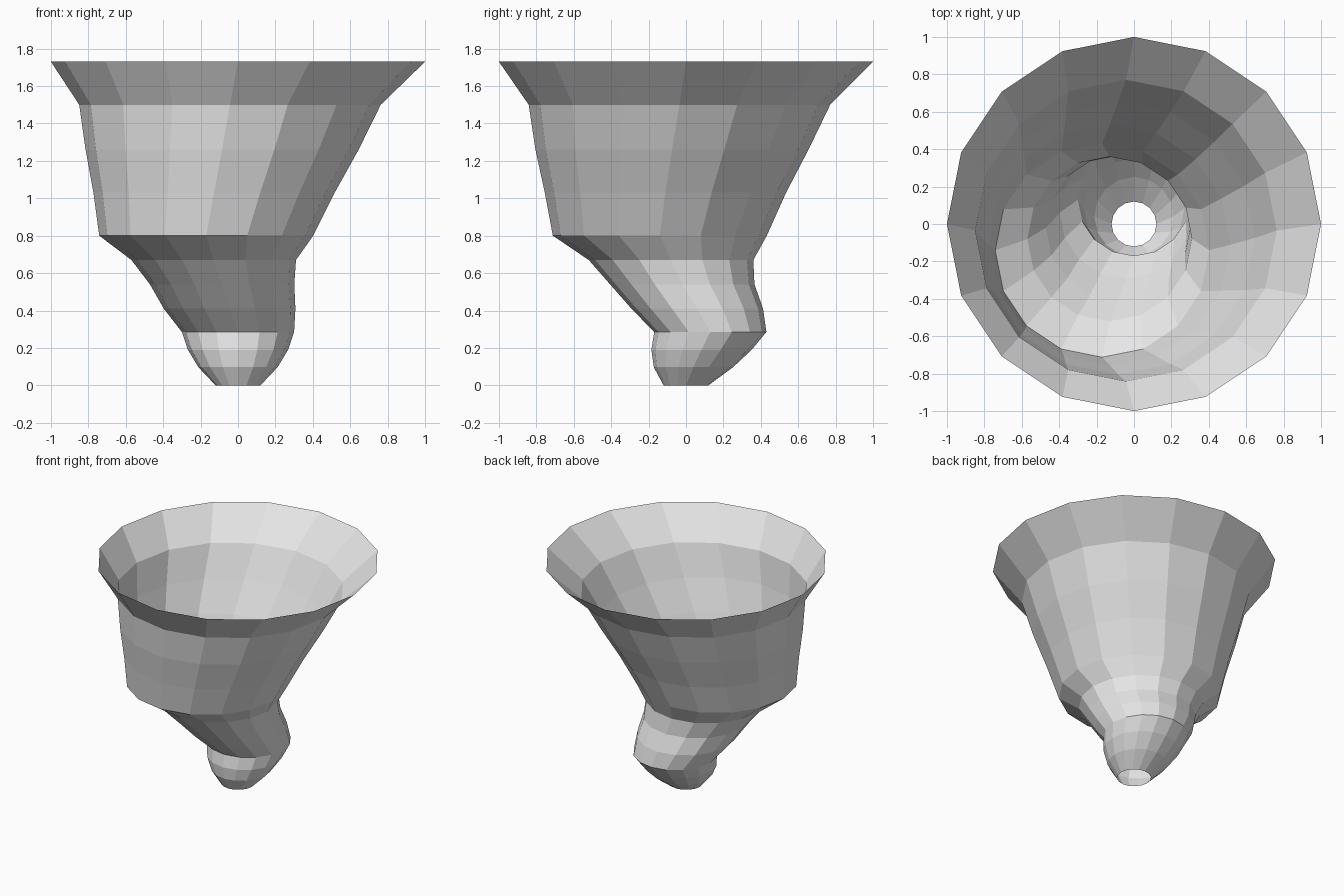
import bpy, bmesh
from math import cos, sin, tau

cube = bpy.data.objects.get("Cube")
if cube:
    bpy.data.objects.remove(cube, do_unlink=True)

SIDES = 16

# Ring sections from bottom to top: height, centre x, centre y, radius
SECTIONS = [
    (0.0, 0.0, 0.0, 0.12),
    (0.097, 0.0, 0.04, 0.212),
    (0.19, 0.0, 0.083, 0.268),
    (0.285, 0.0, 0.13, 0.30),
    (0.41, -0.045, 0.06, 0.352),
    (0.54, -0.085, -0.02, 0.386),
    (0.67, -0.13, -0.08, 0.44),
    (0.80, -0.17, -0.14, 0.572),
    (1.03, -0.128, -0.11, 0.645),
    (1.26, -0.085, -0.075, 0.73),
    (1.50, -0.043, -0.035, 0.806),
    (1.73, 0.0, 0.0, 1.0),
]


def add_ring(bm, z, cx, cy, r):
    return [bm.verts.new((cx + r * cos(tau * i / SIDES),
                          cy + r * sin(tau * i / SIDES), z))
            for i in range(SIDES)]


# Plain grey material
grey = bpy.data.materials.new("grey")
grey.use_nodes = True
colour = (0.8, 0.8, 0.8, 1)
grey.diffuse_color = colour
grey.node_tree.nodes["Principled BSDF"].inputs["Base Color"].default_value = colour

# Open funnel shell: bridge each ring to the next, both ends left open
bm = bmesh.new()
rings = [add_ring(bm, *s) for s in SECTIONS]
for low, high in zip(rings, rings[1:]):
    for i in range(SIDES):
        j = (i + 1) % SIDES
        bm.faces.new((low[i], low[j], high[j], high[i]))

mesh = bpy.data.meshes.new("funnel_shell")
bm.to_mesh(mesh)
bm.free()
mesh.materials.append(grey)
funnel = bpy.data.objects.new("funnel_shell", mesh)
bpy.context.collection.objects.link(funnel)
